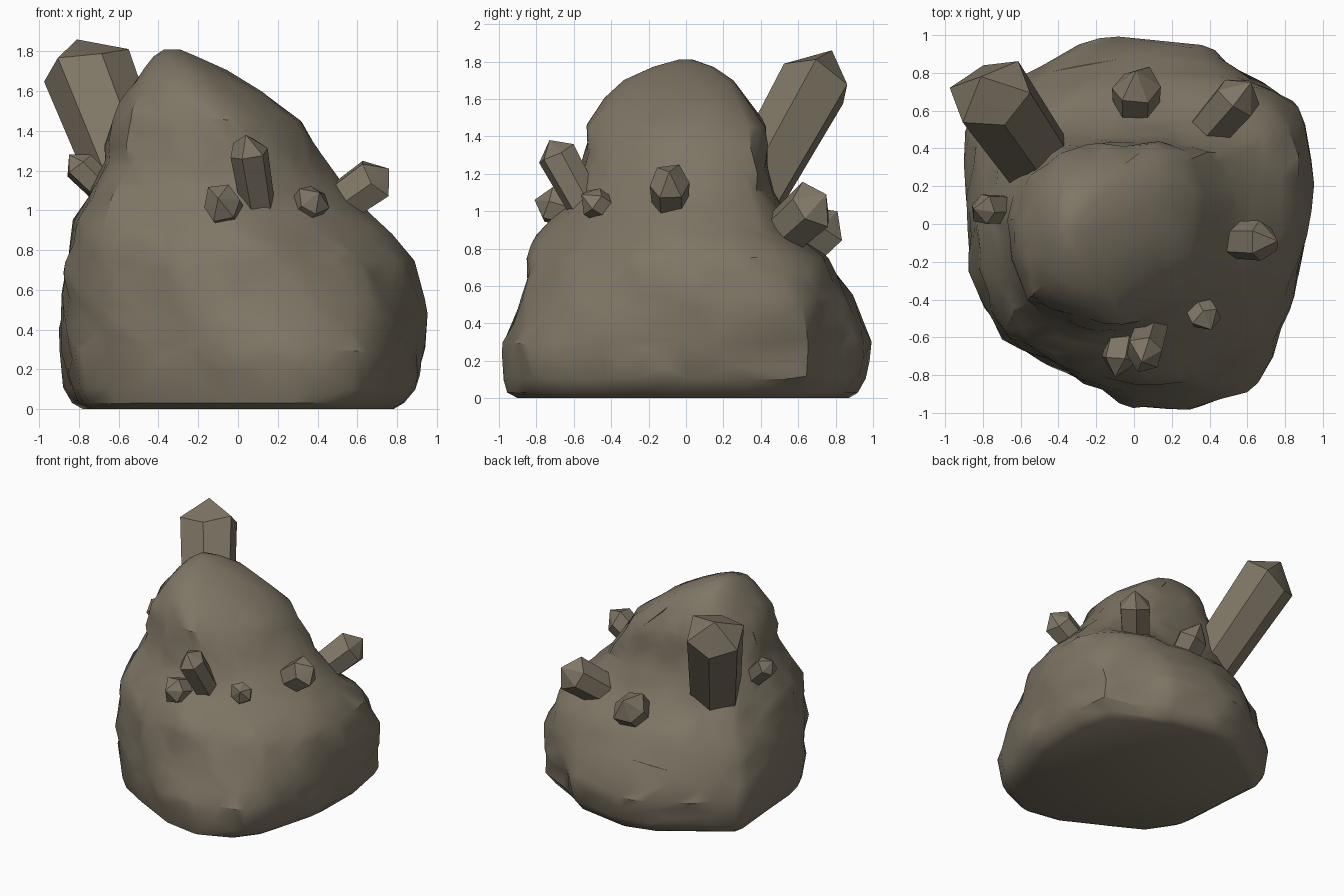
import bpy, bmesh, math
from mathutils import Vector, noise

if "Cube" in bpy.data.objects:
    bpy.data.objects.remove(bpy.data.objects["Cube"], do_unlink=True)

# One earthy stone colour for everything
stone = bpy.data.materials.new("warm grey stone")
stone.use_nodes = True
STONE_COLOUR = (0.21, 0.18, 0.13, 1)
stone.diffuse_color = STONE_COLOUR
stone.node_tree.nodes["Principled BSDF"].inputs["Base Color"].default_value = STONE_COLOUR


def finish(bm, name):
    """Turn a bmesh into a named, selected object."""
    bmesh.ops.recalc_face_normals(bm, faces=bm.faces)
    mesh = bpy.data.meshes.new(name)
    bm.to_mesh(mesh)
    bm.free()
    mesh.materials.append(stone)
    obj = bpy.data.objects.new(name, mesh)
    bpy.context.collection.objects.link(obj)
    bpy.ops.object.select_all(action="DESELECT")
    obj.select_set(True)
    bpy.context.view_layer.objects.active = obj
    return obj


def shade(degrees):
    bpy.ops.object.shade_smooth_by_angle(angle=math.radians(degrees))


# Boulder outlines at the foot and higher up, counter-clockwise, in a unit box
FOOTPRINT = [(-.98, .55), (-.92, -.24), (-.88, -.4), (-.73, -.6), (-.33, -.8),
             (0, -.95), (.36, -1), (.67, -.88), (.82, -.7), (.92, -.4),
             (1, -.1), (1, .4), (.92, .66), (.62, .8), (.43, .93),
             (-.05, 1), (-.3, .95), (-.55, .82)]
SHOULDERS = [(-1, .15), (-.98, -.25), (-.8, -.7), (-.3, -.97), (0, -1),
             (.3, -.93), (.65, -.64), (.9, -.25), (1, .1), (.98, .5),
             (.84, .82), (.5, .98), (0, 1), (-.5, .93), (-.84, .66)]

# Boulder levels: height, left, right, front, back
LEVELS = [(0, -.8, .78, -.9, .87), (.03, -.85, .83, -.96, .92),
          (.1, -.89, .89, -.98, .96), (.3, -.92, .92, -1, 1),
          (.55, -.91, .93, -.91, .89), (.75, -.87, .89, -.86, .76),
          (.9, -.83, .75, -.76, .57), (1.1, -.75, .55, -.61, .47),
          (1.25, -.67, .44, -.57, .44), (1.45, -.64, .32, -.52, .41),
          (1.6, -.56, .13, -.44, .33), (1.7, -.48, -.05, -.34, .26),
          (1.77, -.43, -.2, -.18, .15), (1.81, -.37, -.3, -.04, .04)]


def level_at(z):
    for low, high in zip(LEVELS, LEVELS[1:]):
        if z <= high[0]:
            t = (z - low[0]) / (high[0] - low[0])
            return [a + (b - a) * t for a, b in zip(low, high)]
    return LEVELS[-1]


def outline_radius(outline, angle):
    """Distance from the centre to an outline's edge along an angle."""
    d = Vector((math.cos(angle), math.sin(angle)))
    for i, p in enumerate(outline):
        a, b = Vector(p), Vector(outline[i - 1])
        edge = b - a
        det = d.cross(edge)
        if abs(det) < 1e-6:
            continue
        reach, along = a.cross(edge) / det, a.cross(d) / det
        if reach > 0 and -1e-6 <= along <= 1 + 1e-6:
            return reach
    return 1


def roughness(p):
    """Slanted strata plus broad chipped lumps."""
    strata = Vector((p.x + p.z * .6, p.y * 1.2, p.z * 2.4 + p.x * 1.6))
    lumps = noise.voronoi(p * 3)[0]
    return .03 * noise.noise(strata * 2.2) + .04 * (lumps[1] - lumps[0] - .2)


# Boulder: stacked rings that change outline towards the peak
SIDES, RINGS = 80, 56
bm = bmesh.new()
rings = []
heights = sorted({level[0] for level in LEVELS} | {1.81 * i / RINGS for i in range(RINGS)})
for z in heights:
    _, left, right, front, back = level_at(z)
    blend = min(1, max(0, (z - .25) / .65))
    fade = min(1, z / .15, (1.9 - z) / .4)
    ring = []
    for i in range(SIDES):
        angle = math.tau * i / SIDES
        r = (outline_radius(FOOTPRINT, angle) * (1 - blend)
             + outline_radius(SHOULDERS, angle) * blend)
        unit = Vector((math.cos(angle), math.sin(angle), 0))
        p = Vector(((left + right) / 2 + unit.x * r * (right - left) / 2,
                    (front + back) / 2 + unit.y * r * (back - front) / 2, z))
        p += unit * roughness(p) * fade
        ring.append(bm.verts.new(p))
    rings.append(ring)
for low, high in zip(rings, rings[1:]):
    for i in range(SIDES):
        bm.faces.new((low[i - 1], low[i], high[i], high[i - 1]))
bm.faces.new(rings[0])
bm.faces.new(rings[-1])
boulder = finish(bm, "boulder")
# Chip the surface into irregular planes
chips = boulder.modifiers.new("chips", "DECIMATE")
chips.ratio = .1
bpy.ops.object.modifier_apply(modifier=chips.name)
shade(32)


def crystal(name, base, tip, radius, turn=0, point=.85):
    """Six-sided shaft with a pointed end, running from base to tip."""
    base, tip = Vector(base), Vector(tip)
    axis = tip - base
    spin = axis.to_track_quat("Z", "Y")
    bm = bmesh.new()
    loops = []
    for height, width in ((0, .88), (axis.length - radius * point, 1)):
        loop = []
        for i in range(6):
            a = math.tau * i / 6 + turn
            uneven = 1 + .08 * math.sin(i * 2.3 + radius * 40)
            drop = (uneven - 1) * radius * 2 if height else 0
            local = Vector((math.cos(a) * radius * width * uneven,
                            math.sin(a) * radius * width * uneven, height + drop))
            loop.append(bm.verts.new(base + spin @ local))
        loops.append(loop)
    peak = bm.verts.new(tip)
    for i in range(6):
        bm.faces.new((loops[0][i - 1], loops[0][i], loops[1][i], loops[1][i - 1]))
        bm.faces.new((loops[1][i - 1], loops[1][i], peak))
    bm.faces.new(loops[0])
    finish(bm, name)
    shade(20)


# Crystals growing out of the boulder
crystal("large_crystal", (-.47, .29, .98), (-.81, .78, 1.86), .215, .3)
crystal("front_tall_crystal", (.11, -.5, .96), (.04, -.73, 1.38), .105, .5)
crystal("front_low_crystal", (-.04, -.52, .98), (-.1, -.81, 1.06), .1, .2)
crystal("front_left_crystal", (.29, -.34, .95), (.41, -.56, 1.09), .085, .4)
crystal("left_crystal", (.42, -.08, .97), (.76, -.09, 1.21), .115, .1)
crystal("back_left_crystal", (.34, .43, .8), (.62, .75, 1.09), .135, .6)
crystal("back_crystal", (.01, .5, .68), (.01, .81, 1), .135)
crystal("right_crystal", (-.6, .08, 1.03), (-.85, .08, 1.28), .085, .3)
